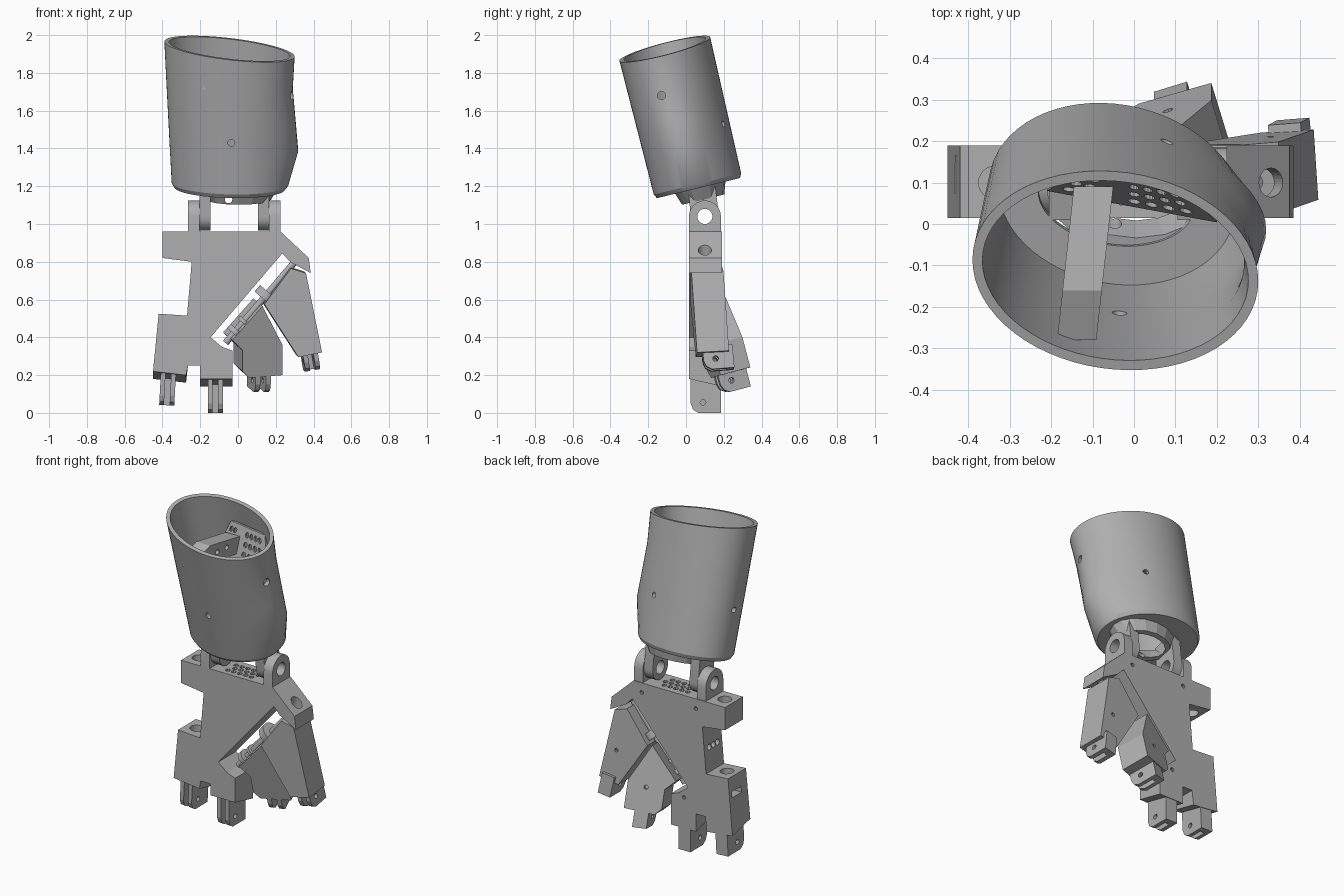
import bpy, bmesh, math
from mathutils import Matrix, Vector

if "Cube" in bpy.data.objects:
    bpy.data.objects.remove(bpy.data.objects["Cube"])

grey = bpy.data.materials.new("grey plastic")
grey.use_nodes = True
color = (0.43, 0.43, 0.43, 1)
grey.diffuse_color = color
grey.node_tree.nodes["Principled BSDF"].inputs["Base Color"].default_value = color

# Hinge line: origin, direction along it and direction away from the palm
HINGE = Vector((0.24, 0, 0.845))
ALONG = Vector((0.65, 0, 0.76))
AWAY = Vector((0.76, 0, -0.65))


def finish(bm, name):
    bmesh.ops.recalc_face_normals(bm, faces=bm.faces)
    mesh = bpy.data.meshes.new(name)
    bm.to_mesh(mesh)
    bm.free()
    obj = bpy.data.objects.new(name, mesh)
    bpy.context.collection.objects.link(obj)
    mesh.materials.append(grey)
    return obj


def add_prism(bm, outline, lo, hi, axis):
    """Extrude a 2D outline (other coordinate, z) along x or y."""
    def point(p, d):
        return (p[0], d, p[1]) if axis == "y" else (d, p[0], p[1])
    ends = [[bm.verts.new(point(p, d)) for p in outline] for d in (lo, hi)]
    bm.faces.new(ends[0])
    bm.faces.new(ends[1])
    n = len(outline)
    for i in range(n):
        j = (i + 1) % n
        bm.faces.new((ends[0][i], ends[0][j], ends[1][j], ends[1][i]))


def prism(name, outline, lo, hi, axis="y"):
    bm = bmesh.new()
    add_prism(bm, outline, lo, hi, axis)
    return finish(bm, name)


def rod(bm, centre, direction, radius, depth, segments=24):
    turn = Vector((0, 0, 1)).rotation_difference(Vector(direction)).to_matrix().to_4x4()
    bmesh.ops.create_cone(bm, cap_ends=True, segments=segments, radius1=radius, radius2=radius,
                          depth=depth, matrix=Matrix.Translation(centre) @ turn)


def cut(obj, rods=(), boxes=()):
    bm = bmesh.new()
    for r in rods:
        rod(bm, *r)
    for centre, size in boxes:
        bmesh.ops.create_cube(bm, matrix=Matrix.Translation(centre) @ Matrix.Diagonal((*size, 1)))
    cutter = finish(bm, "cutter")
    cutter.hide_render = True
    mod = obj.modifiers.new("holes", "BOOLEAN")
    mod.operation, mod.solver, mod.object = "DIFFERENCE", "EXACT", cutter
    result = obj.evaluated_get(bpy.context.evaluated_depsgraph_get())
    mesh = bpy.data.meshes.new_from_object(result)
    obj.modifiers.clear()
    obj.data = mesh
    bpy.data.objects.remove(cutter)


def swing(obj, front, degrees):
    """Swing a part about the hinge, keeping its front outline in place."""
    a = math.radians(degrees)
    for v in obj.data.vertices:
        flat = Vector((v.co.x, 0, v.co.z))
        s = (flat - HINGE).dot(AWAY)
        depth = v.co.y
        v.co = flat + Vector((0, front + s * math.tan(a) + depth * math.cos(a), 0))
        v.co -= AWAY * depth * math.sin(a)


def smooth(obj, angle=30):
    bpy.ops.object.select_all(action="DESELECT")
    obj.select_set(True)
    bpy.context.view_layer.objects.active = obj
    bpy.ops.object.shade_smooth_by_angle(angle=math.radians(angle))


# Palm with the two fixed finger bases and the thumb mount
palm = prism("palm", [
    (-0.40, 0.96), (0.225, 0.96), (0.375, 0.82), (0.385, 0.74), (0.275, 0.80), (0.235, 0.845),
    (-0.145, 0.40), (-0.085, 0.35), (-0.03, 0.33), (-0.03, 0.14), (-0.20, 0.14), (-0.20, 0.25),
    (-0.265, 0.25), (-0.275, 0.16), (-0.45, 0.18), (-0.42, 0.525), (-0.27, 0.515),
    (-0.245, 0.80), (-0.40, 0.82)], 0.015, 0.19)
for v in palm.data.vertices:
    if v.co.z < 0.2 and v.co.y < 0.1:
        v.co.z += 0.04
holes = [((-0.11 + 0.04 * i + 0.02 * (j % 2), 0.06 + 0.04 * j, 0.95), (0, 0, 1), 0.015, 0.12, 8)
         for i in range(5) for j in range(3)]
holes += [((-0.25, y, 0.66), (1, 0, 0), 0.018, 0.12, 12) for y in (0.06, 0.10, 0.14)]
holes += [((-0.335, 0.10, 0.90), (0, 0, 1), 0.04, 0.3),
          ((-0.35, 0.10, 0.52), (0, 0, 1), 0.04, 0.16),
          ((0.33, 0.10, 0.86), (0.3, 0, 1), 0.035, 0.3)]
holes += [((x, 0.19, z), (0, 1, 0), 0.012, 0.06, 10)
          for x, z in ((0.17, 0.90), (-0.20, 0.90), (-0.12, 0.33))]
cut(palm, holes, [((-0.42, 0.12, 0.42), (0.14, 0.09, 0.035))])

# Wrist lugs: outer pair on the palm, inner pair hanging from the cup
arc = [math.pi * i / 12 for i in range(13)]
outer = [(0.185, 0.95)] + [(0.10 + 0.085 * math.cos(a), 1.04 + 0.085 * math.sin(a)) for a in arc]
outer += [(0.015, 0.95)]
inner = [(0.15, 1.24)] + [(0.10 + 0.075 * math.cos(a), 1.04 - 0.075 * math.sin(a)) for a in arc]
inner += [(0.01, 1.2)]
for side, palm_x, cup_x in (("right", -0.265, -0.205), ("left", 0.165, 0.105)):
    for label, shape, x in (("palm", outer, palm_x), ("cup", inner, cup_x)):
        lug = prism(f"{label}_lug_{side}", shape, x, x + 0.06, "x")
        cut(lug, [((x, 0.10, 1.04), (1, 0, 0), 0.04, 0.4)])
        smooth(lug)

# Forearm cup: one closed loft running up the outside and down the inside
SIDES, LENGTH = 64, 0.758
frame = Matrix.Translation((-0.045, 0.066, 1.19)) @ Matrix.Rotation(math.radians(13.6), 4, "X")


def cup_ring(t, inset):
    bump = 0.048 * max(0, min(t / 0.28, (0.75 - t) / 0.47))
    ring = []
    for i in range(SIDES):
        a = 2 * math.pi * i / SIDES
        swell = bump * max(0, math.cos(a)) ** 3
        x = (0.305 + 0.04 * t - inset) * math.cos(a)
        y = (0.236 + 0.01 * t - inset) * math.sin(a) - 0.1 * x
        x += swell * math.cos(a)
        ring.append(frame @ Vector((x, y, t * LENGTH - 0.095 * x * t * t)))
    return ring


def loft(name, rings):
    bm = bmesh.new()
    loops = [[bm.verts.new(p) for p in ring] for ring in rings]
    for k, low in enumerate(loops):
        high = loops[(k + 1) % len(loops)]
        for i in range(len(low)):
            j = (i + 1) % len(low)
            bm.faces.new((low[i], low[j], high[j], high[i]))
    return finish(bm, name)


levels = (0.03, 0.28, 0.5, 0.75, 1)
cup = loft("forearm_cup", [cup_ring(0, 0.012)] + [cup_ring(t, 0) for t in levels]
           + [cup_ring(t, 0.024) for t in reversed(levels)]
           + [cup_ring(0.03, 0.12), cup_ring(0, 0.12)])
cut(cup, [((-0.035, -0.25, 1.43), (0, 1, 0), 0.018, 0.3),
          ((0.28, -0.13, 1.68), (1, 0, 0), 0.022, 0.2),
          ((0.08, 0.20, 1.53), (0.3, 1, 0), 0.016, 0.2),
          ((-0.32, 0.05, 1.50), (1, 0, 0), 0.016, 0.2)])
smooth(cup, 25)


# Collar below the cup
def collar_ring(radius, depth, z):
    return [frame @ Vector((0.05 + radius * math.cos(a), 0.01 + depth * math.sin(a), z))
            for a in (2 * math.pi * i / 16 for i in range(16))]


collar = loft("wrist_collar", [collar_ring(0.17, 0.115, -0.065), collar_ring(0.215, 0.14, 0.01),
                               collar_ring(0.18, 0.11, 0.01), collar_ring(0.14, 0.085, -0.065)])
cut(collar, [((-0.05, 0, 1.13), (0, 1, 0), 0.02, 0.2)])

# Tension plate and bar inside the cup, both set slightly askew
plate = prism("tension_plate", [(0.041, 1.66), (0.066, 1.85), (0.08, 1.85), (0.056, 1.66)],
              -0.21, 0.20, "x")
cut(plate, [((x, 0.06, z), (0, 1, -0.13), 0.016, 0.1, 12)
            for x in (-0.17, -0.13, 0.0, 0.045, 0.09, 0.135) for z in (1.70, 1.755, 1.81)])
for v in plate.data.vertices:
    rise = (v.co.z - 1.66) / 0.19
    v.co.x *= 1 - 0.35 * rise
    v.co.y += 0.035 * rise - 0.185 * v.co.x
bar = prism("tension_bar", [(0.09, 1.79), (-0.16, 1.82), (-0.28, 1.77), (-0.28, 1.71), (0.09, 1.69)],
            -0.155, -0.06, "x")
cut(bar, [((-0.1, y, 1.76), (1, 0, 0), 0.015, 0.3, 12) for y in (-0.10, -0.02)])
for v in bar.data.vertices:
    v.co.x += 0.11 * v.co.y

# Hinge rod with its knuckles, along the slanted palm edge
bm = bmesh.new()
middle = HINGE + AWAY * 0.076 - ALONG * 0.28 + Vector((0, 0.10, 0))
rod(bm, middle, ALONG, 0.018, 0.56, 16)
for offset, radius, depth in ((0.05, 0.06, 0.045), (-0.20, 0.045, 0.03), (-0.13, 0.035, 0.02)):
    rod(bm, middle + ALONG * offset, ALONG, radius, depth)
smooth(finish(bm, "hinge_rod"))


# Fingertip joints: two prongs in front of a solid back
def fingertip(name, x, y, z, height, tilt=0):
    bm = bmesh.new()
    shape = [(0, 0.03), (0, -height + 0.05), (0.012, -height + 0.018), (0.04, -height),
             (0.125, -height), (0.125, 0.03)]
    for lo in (-0.04, 0.015):
        add_prism(bm, shape, lo, lo + 0.025, "x")
    tip = finish(bm, name)
    cut(tip, [((0, 0.065, -height + 0.055), (1, 0, 0), 0.015, 0.3, 12)])
    back = bmesh.new()
    back.from_mesh(tip.data)
    add_prism(back, [(0.12, 0.03), (0.12, -height), (0.16, -height), (0.16, 0.03)],
              -0.04, 0.04, "x")
    back.transform(Matrix.Translation((x, y, z)) @ Matrix.Rotation(math.radians(tilt), 4, "Y"))
    back.to_mesh(tip.data)
    back.free()
    return tip


fingertip("outer_fingertip", -0.37, 0.025, 0.18, 0.14, 3)
fingertip("middle_fingertip", -0.12, 0.025, 0.15, 0.15)

# Swinging thumb and swinging finger
thumb = prism("thumb", [(0.14, 0.575), (0.28, 0.765), (0.36, 0.74), (0.445, 0.32), (0.32, 0.295)],
              0, 0.17)
thumb_tip = fingertip("thumb_tip", 0.383, 0.005, 0.315, 0.095, -10)
finger = prism("swinging_finger", [
    (0.13, 0.565), (0.235, 0.36), (0.235, 0.20), (0.06, 0.185), (0.025, 0.22), (0.025, 0.33),
    (-0.03, 0.385)], 0, 0.17)
finger_tip = fingertip("swinging_fingertip", 0.135, 0.005, 0.20, 0.10)
for part, cx, cz in ((thumb, 0.34, 0.5), (finger, 0.13, 0.33)):
    cut(part, [((cx, 0.17, cz), (0, 1, 0), 0.012, 0.05, 10)])
for part, front, degrees in ((thumb, 0.015, 5), (thumb_tip, 0.025, 7),
                             (finger, 0.015, 22), (finger_tip, 0.015, 22)):
    swing(part, front, degrees)
